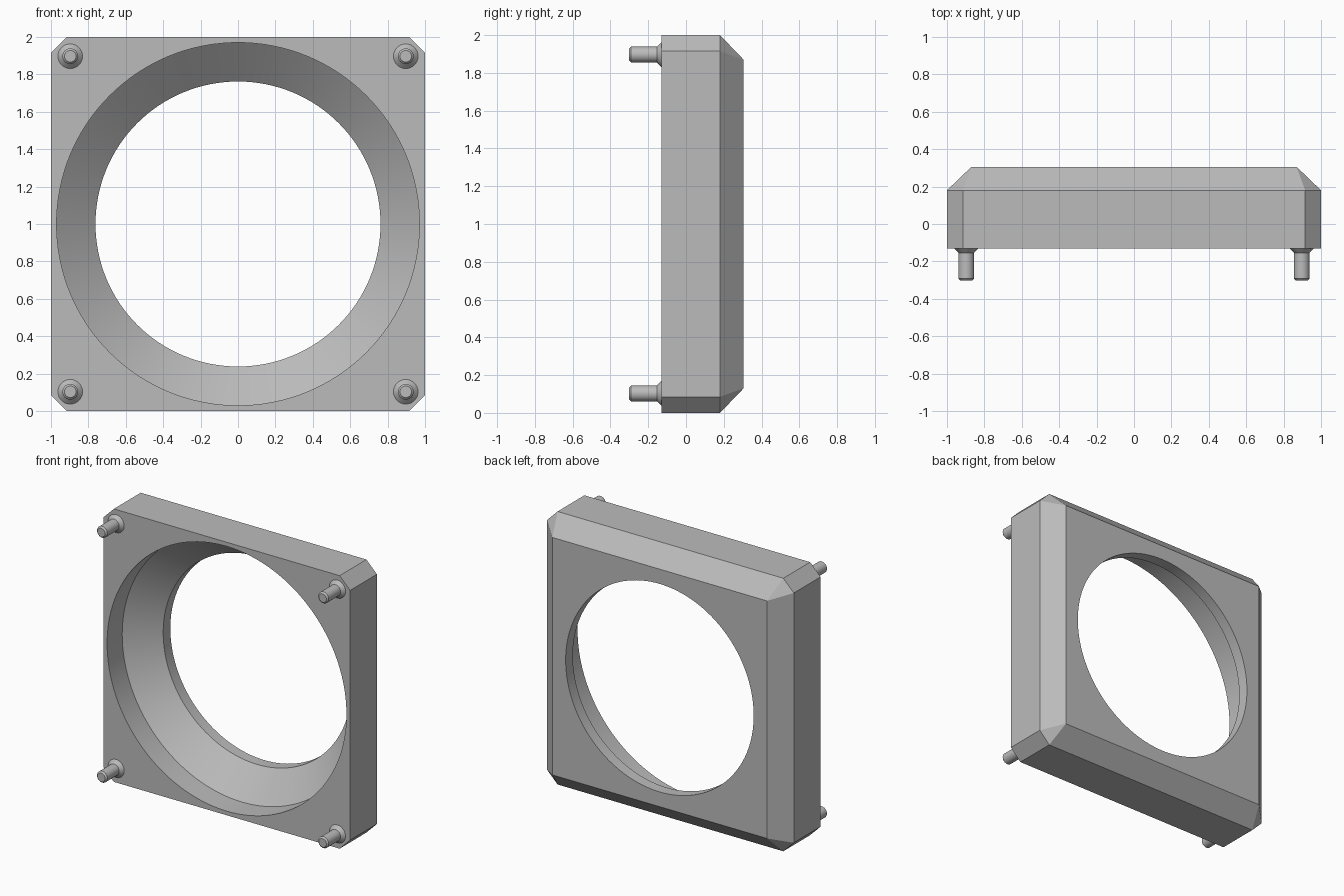
import bpy, bmesh, math

if "Cube" in bpy.data.objects:
    bpy.data.objects.remove(bpy.data.objects["Cube"])

grey = bpy.data.materials.new("light grey")
grey.use_nodes = True
grey.diffuse_color = (0.5, 0.5, 0.5, 1)
grey.node_tree.nodes["Principled BSDF"].inputs["Base Color"].default_value = (0.5, 0.5, 0.5, 1)

MID = 1.0      # height of the frame centre
FRONT, SHOULDER, BACK = -0.13, 0.18, 0.305


def make_object(name, bm):
    bmesh.ops.remove_doubles(bm, verts=bm.verts, dist=1e-5)
    bmesh.ops.recalc_face_normals(bm, faces=bm.faces)
    mesh = bpy.data.meshes.new(name)
    bm.to_mesh(mesh)
    bm.free()
    ob = bpy.data.objects.new(name, mesh)
    bpy.context.collection.objects.link(ob)
    mesh.materials.append(grey)
    return ob


def lathe(name, profile, centre, sides):
    """Closed solid turned about the y direction from (radius, y) pairs."""
    bm = bmesh.new()
    rings = []
    for r, y in profile:
        rings.append([bm.verts.new((centre[0] + r * math.cos(a), y, centre[1] + r * math.sin(a)))
                      for a in (2 * math.pi * i / sides for i in range(sides))])
    for a, b in zip(rings, rings[1:]):
        for i in range(sides):
            j = (i + 1) % sides
            bm.faces.new((a[i], a[j], b[j], b[i]))
    bm.faces.new(rings[0])
    bm.faces.new(rings[-1])
    return make_object(name, bm)


def smooth(ob):
    bpy.ops.object.select_all(action="DESELECT")
    ob.select_set(True)
    bpy.context.view_layer.objects.active = ob
    bpy.ops.object.shade_smooth_by_angle(angle=math.radians(30))


# Frame: square with clipped corners, bevelled towards a smaller square back
bm = bmesh.new()
clip, back_half = 0.085, 0.87
corners = [(1, 1), (-1, 1), (-1, -1), (1, -1)]
front, shoulder, back = [], [], []
for sx, sz in corners:
    pair = [(sx, sz * (1 - clip)), (sx * (1 - clip), sz)]
    if sx * sz < 0:
        pair.reverse()
    for x, z in pair:
        front.append(bm.verts.new((x, FRONT, MID + z)))
        shoulder.append(bm.verts.new((x, SHOULDER, MID + z)))
    back.append(bm.verts.new((sx * back_half, BACK, MID + sz * back_half)))
bm.faces.new(front)
bm.faces.new(back)
for i in range(8):
    j = (i + 1) % 8
    bm.faces.new((front[i], front[j], shoulder[j], shoulder[i]))
for i in range(4):
    j = (i + 1) % 4
    bm.faces.new((shoulder[2 * i], shoulder[2 * i + 1], back[i]))
    bm.faces.new((shoulder[2 * i + 1], shoulder[2 * j], back[j], back[i]))
frame = make_object("frame", bm)

# Stepped bore: wide mouth, tapered throat, narrow outlet
wide, narrow = 0.97, 0.762
cutter = lathe("bore_cutter", [(wide, FRONT - 0.2), (wide, 0.045), (narrow, 0.222),
                               (narrow, BACK + 0.2)], (0, MID), 128)
cutter.hide_render = True
cut = frame.modifiers.new("bore", "BOOLEAN")
cut.operation = "DIFFERENCE"
cut.solver = "EXACT"
cut.object = cutter
bpy.context.view_layer.objects.active = frame
bpy.ops.object.modifier_apply(modifier=cut.name)
bpy.data.objects.remove(cutter)
smooth(frame)

# Mounting pins with a flared foot and a chamfered tip
pin_profile = [(0.066, FRONT + 0.01), (0.066, FRONT), (0.042, FRONT - 0.024),
               (0.042, -0.291), (0.031, -0.302)]
for sx, sz in corners:
    name = f"{'upper' if sz > 0 else 'lower'}_{'left' if sx > 0 else 'right'}_pin"
    smooth(lathe(name, pin_profile, (sx * 0.897, MID + sz * 0.897), 32))
